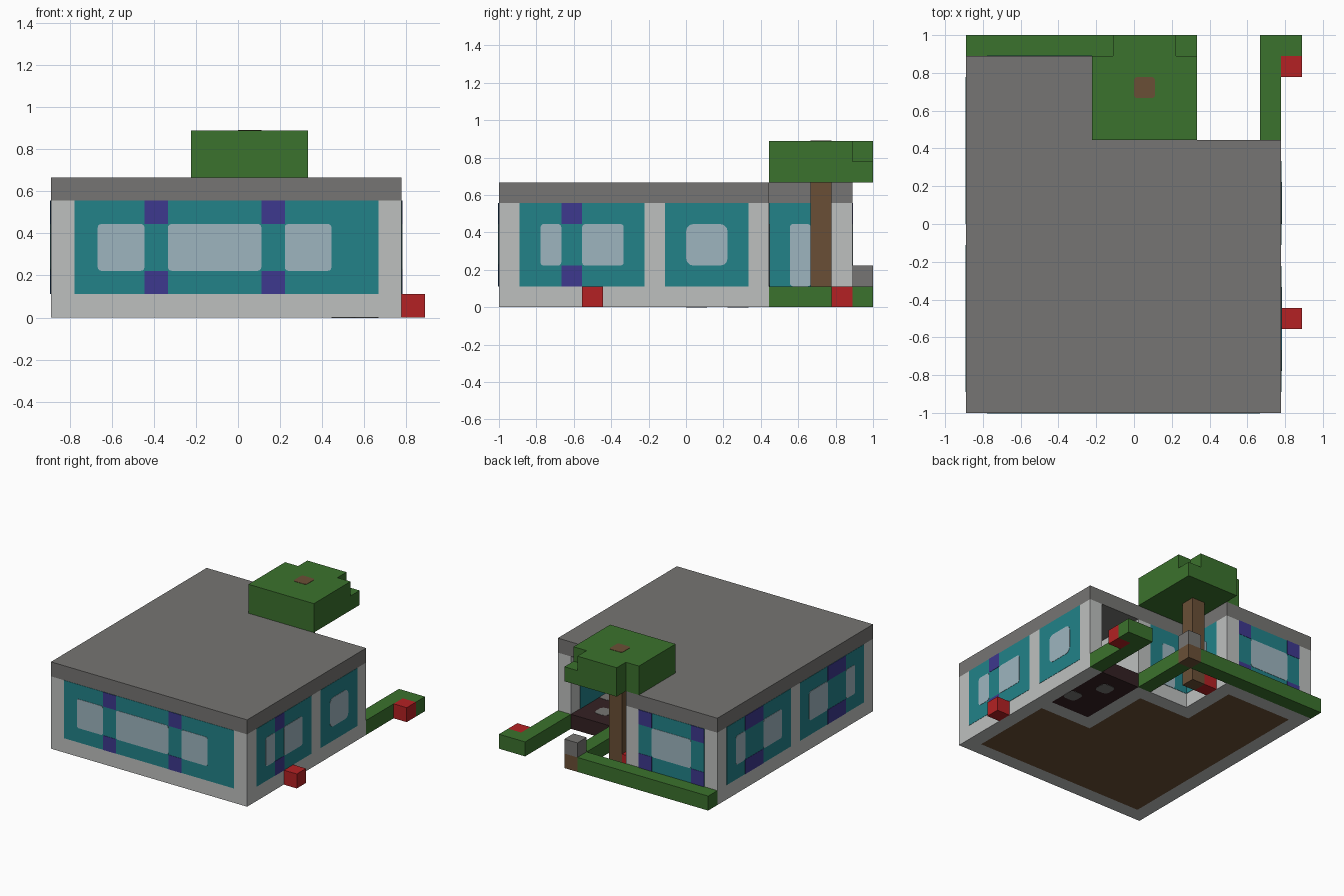
import bpy, bmesh
from mathutils import Vector

if "Cube" in bpy.data.objects:
    bpy.data.objects.remove(bpy.data.objects["Cube"], do_unlink=True)

U = 1 / 9  # block size; all positions below are in blocks


def material(name, rgb):
    lin = [((c / 255 + 0.055) / 1.055) ** 2.4 for c in rgb] + [1]
    m = bpy.data.materials.new(name)
    m.use_nodes = True
    m.diffuse_color = lin
    m.node_tree.nodes["Principled BSDF"].inputs["Base Color"].default_value = lin
    return m


WALL = material("pale_wall", (190, 192, 191))
ROOF = material("roof_grey", (118, 117, 115))
FRAME = material("teal_frame", (34, 130, 137))
GLASS = material("window_glass", (158, 181, 191))
ACCENT = material("purple_accent", (61, 56, 142))
LEAF = material("leaf_green", (59, 114, 45))
WOOD = material("wood_brown", (106, 79, 54))
RED = material("red", (180, 33, 35))
DARK = material("dark_porch", (52, 33, 35))


def add_object(name, mat, bm):
    bmesh.ops.recalc_face_normals(bm, faces=bm.faces)
    mesh = bpy.data.meshes.new(name)
    bm.to_mesh(mesh)
    bm.free()
    mesh.materials.append(mat)
    obj = bpy.data.objects.new(name, mesh)
    bpy.context.collection.objects.link(obj)
    return obj


def box(name, mat, lo, hi, rounding=0, axis=0):
    """Block between two corners; rounding softens the edges along one axis."""
    bm = bmesh.new()
    bmesh.ops.create_cube(bm, size=1)
    for v in bm.verts:
        v.co = Vector([(lo[i] if v.co[i] < 0 else hi[i]) * U for i in range(3)])
    if rounding:
        other = [i for i in range(3) if i != axis]
        edges = [e for e in bm.edges
                 if all(abs(e.verts[0].co[i] - e.verts[1].co[i]) < 1e-6 for i in other)]
        bmesh.ops.bevel(bm, geom=edges, offset=rounding * U, segments=3,
                        profile=0.5, affect='EDGES')
    return add_object(name, mat, bm)


def prism(name, mat, outline, z0, z1):
    """Flat outline raised from z0 to z1."""
    bm = bmesh.new()
    face = bm.faces.new([bm.verts.new((x * U, y * U, z0 * U)) for x, y in outline])
    top = bmesh.ops.extrude_face_region(bm, geom=[face])["geom"]
    for v in top:
        if isinstance(v, bmesh.types.BMVert):
            v.co.z = z1 * U
    return add_object(name, mat, bm)


def panel(name, mat, axis, plane, side, span, height, layer, rounding=0):
    """Thin plate on a wall; axis is the wall normal, span runs along the wall."""
    near, far = sorted((plane, plane + side * layer * 0.02))
    lo, hi = [0, 0, height[0]], [0, 0, height[1]]
    lo[axis], hi[axis] = near, far
    lo[1 - axis], hi[1 - axis] = span
    box(name, mat, lo, hi, rounding, axis)


def window(name, axis, plane, side, span, panes, accents=(), sill=2, rounding=0.15):
    panel(name + "_frame", FRAME, axis, plane, side, span, (1, 5), 1)
    for i, pane in enumerate(panes):
        panel(f"{name}_pane_{i + 1}", GLASS, axis, plane, side, pane, (sill, 4), 2, rounding)
    for i, accent in enumerate(accents):
        for label, z in (("lower", 1), ("upper", 4)):
            panel(f"{name}_{label}_accent_{i + 1}", ACCENT, axis, plane, side,
                  accent, (z, z + 1), 2)


# Walls, one block thick
WALLS = {
    "front_wall": (-8, -9, 7, -8), "left_side_wall": (6, -8, 7, 4),
    "right_side_wall": (-8, -8, -7, 8), "wing_back_wall": (-7, 7, -1, 8),
    "wing_inner_wall": (-2, 3, -1, 7), "courtyard_wall": (-1, 3, 3, 4),
    "porch_side_wall": (2, -2, 3, 3), "porch_back_wall": (3, -2, 6, -1),
}
for name, (x0, y0, x1, y1) in WALLS.items():
    box(name, WALL, (x0, y0, 0), (x1, y1, 5))

# Floor, porch and roof
prism("floor", WOOD, [(-7, -8), (6, -8), (6, -2), (2, -2), (2, 3), (-2, 3), (-2, 7), (-7, 7)],
      0, 1)
box("porch_floor", DARK, (3, -1, 0), (6, 4, 1))
for i, (x, y) in enumerate([(4, 2), (5, 0)]):
    for label, z in (("top", 1), ("bottom", 0)):
        box(f"porch_{label}_spot_{i + 1}", ROOF, (x, y, z - 0.02), (x + 1, y + 1, z + 0.02),
            0.3, 2)
prism("roof", ROOF, [(-8, -9), (7, -9), (7, 4), (-1, 4), (-1, 8), (-8, 8)], 5, 6)

# Windows
window("front_window", 1, -9, -1, (-7, 6), [(-6, -4), (-3, 1), (2, 4)], [(-4, -3), (1, 2)])
window("side_window", 0, 7, 1, (-8, -2), [(-7, -6), (-5, -3)], [(-6, -5)])
window("porch_window", 0, 7, 1, (-1, 3), [(0, 2)], rounding=0.35)
window("porch_window_inside", 0, 6, -1, (-1, 3), [(0, 2)], rounding=0.35)
window("right_rear_window", 0, -8, -1, (0, 7), [(1, 3), (5, 6)], [(3, 5)])
window("right_front_window", 0, -8, -1, (-8, -1), [(-7, -6), (-4, -2)], [(-6, -4)])
window("wing_back_window", 1, 8, 1, (-7, -2), [(-6, -3)], [(-7, -6), (-3, -2)])
window("wing_inner_window", 0, -1, 1, (4, 7), [(5, 6)], sill=1)
window("courtyard_window", 1, 4, 1, (-1, 2), [(0, 1)], sill=1)

# Hedges
box("back_hedge", LEAF, (-8, 8, 0), (2, 9, 1))
box("courtyard_hedge", LEAF, (2, 4, 0), (3, 8, 1))
prism("path_hedge", LEAF, [(6, 4), (7, 4), (7, 8), (8, 8), (8, 9), (6, 9)], 0, 1)

# Corner post and red blocks
box("post_base", WOOD, (2, 8, 0), (3, 9, 1))
box("post_cap", ROOF, (2, 8, 1), (3, 9, 2))
for i, (x, y) in enumerate([(7, -5), (7, 7), (-1, 6)]):
    box(f"red_block_{i + 1}", RED, (x, y, 0), (x + 1, y + 1, 1))

# Tree
box("tree_trunk", WOOD, (0, 6, 0), (1, 7, 7))
box("tree_trunk_top", WOOD, (0, 6, 7.9), (1, 7, 8.02), 0.15, 2)
prism("tree_canopy_lower", LEAF, [(-2, 4), (3, 4), (3, 9), (-1, 9), (-1, 8), (-2, 8)], 6, 7)
prism("tree_canopy_upper", LEAF,
      [(-2, 4), (3, 4), (3, 8), (2, 8), (2, 9), (-1, 9), (-1, 8), (-2, 8)], 7, 8)
